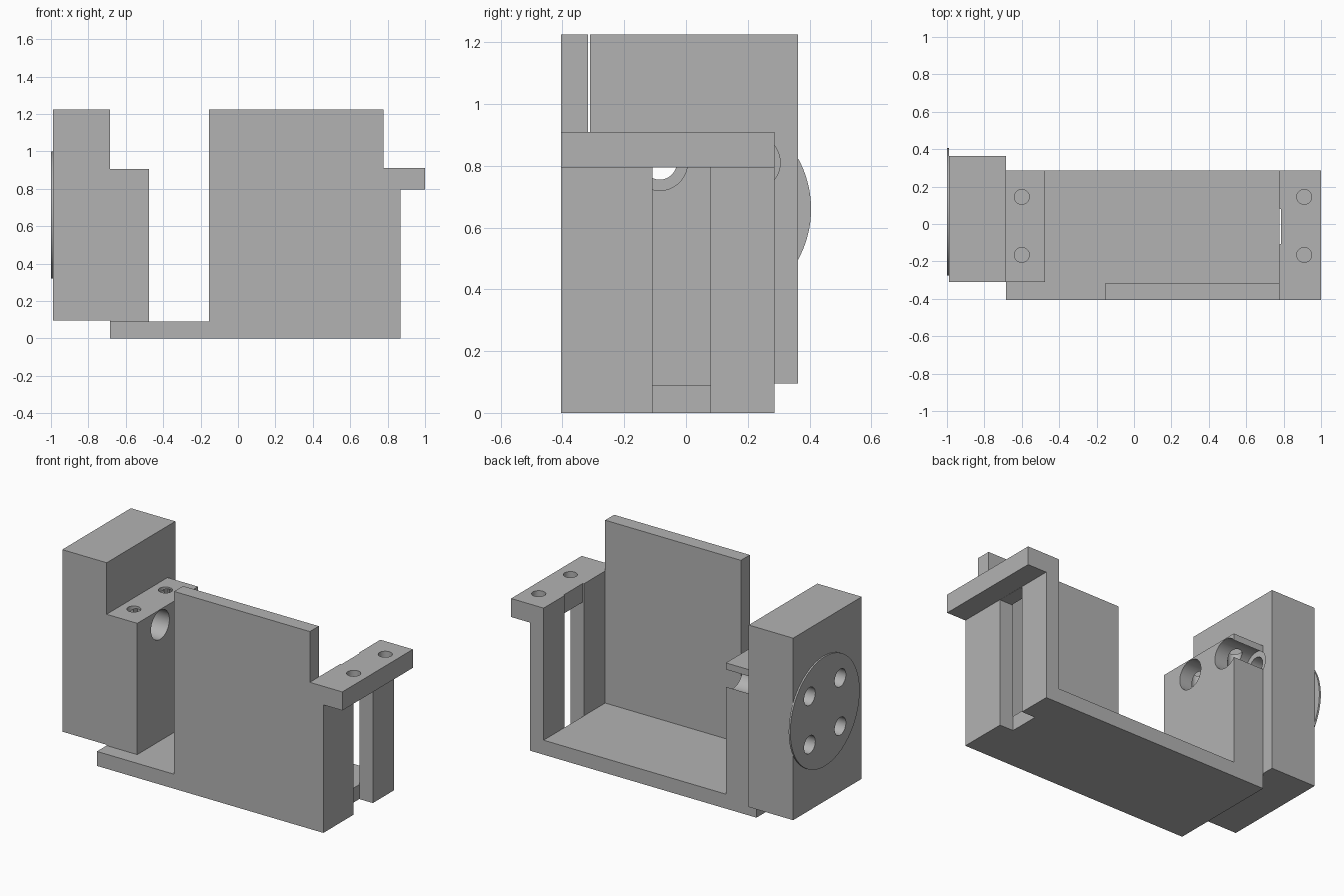
import bpy, bmesh
from mathutils import Matrix, Vector

if "Cube" in bpy.data.objects:
    bpy.data.objects.remove(bpy.data.objects["Cube"], do_unlink=True)

GREY = (0.45, 0.45, 0.45, 1)
grey = bpy.data.materials.new("plain_grey")
grey.use_nodes = True
grey.diffuse_color = GREY
grey.node_tree.nodes["Principled BSDF"].inputs["Base Color"].default_value = GREY


def finish(name, bm):
    mesh = bpy.data.meshes.new(name)
    bmesh.ops.recalc_face_normals(bm, faces=bm.faces)
    bm.to_mesh(mesh)
    bm.free()
    mesh.materials.append(grey)
    obj = bpy.data.objects.new(name, mesh)
    bpy.context.collection.objects.link(obj)
    return obj


def box(name, x, y, z):
    bm = bmesh.new()
    bmesh.ops.create_cube(bm, size=1)
    for v in bm.verts:
        v.co = [lo + (hi - lo) * (c + 0.5) for c, (lo, hi) in zip(v.co, (x, y, z))]
    return finish(name, bm)


def rod(name, axis, start, end, radius, sides=48):
    """Cylinder between two values along X or Z; start is a full point."""
    bm = bmesh.new()
    bmesh.ops.create_cone(bm, cap_ends=True, segments=sides,
                          radius1=radius, radius2=radius, depth=1)
    i = "XYZ".index(axis)
    length = end - start[i]
    centre = Vector(start)
    centre[i] += length / 2
    turn = Matrix.Rotation(1.5707963, 4, 'Y') if axis == 'X' else Matrix()
    bm.transform(Matrix.Translation(centre) @ turn @ Matrix.Diagonal((1, 1, abs(length), 1)))
    return finish(name, bm)


def cut(obj, cutters):
    for c in cutters:
        mod = obj.modifiers.new("cut", 'BOOLEAN')
        mod.operation, mod.solver, mod.object = 'DIFFERENCE', 'EXACT', c
    bpy.context.view_layer.update()
    graph = bpy.context.evaluated_depsgraph_get()
    mesh = bpy.data.meshes.new_from_object(obj.evaluated_get(graph))
    obj.modifiers.clear()
    obj.data = mesh
    for c in cutters:
        bpy.data.objects.remove(c, do_unlink=True)


def smooth(obj):
    bpy.ops.object.select_all(action='DESELECT')
    obj.select_set(True)
    bpy.context.view_layer.objects.active = obj
    bpy.ops.object.shade_smooth_by_angle(angle=0.5)


# Bolt pattern around the round face plate
CY, CZ, PITCH = 0.065, 0.66, 0.15
bolts = [(CY + a * PITCH, CZ + b * PITCH) for a in (-1, 1) for b in (-1, 1)]


def bolt_holes(x0, x1, radius):
    return [rod("cutter", 'X', (x0, y, z), x1, radius) for y, z in bolts]


def screw_holes(x, top, depth):
    return [rod("cutter", 'Z', (x, y, top - depth), top + 0.05, 0.04, 32)
            for y in (-0.165, 0.145)]


# Floor and front panel
WALL = 0.777
box("floor_plate", (-0.685, WALL), (-0.405, 0.287), (0, 0.09))
box("front_panel", (-0.155, WALL), (-0.405, -0.317), (0.09, 1.225))

# Side wall with outward flange, as an extruded angle profile
bm = bmesh.new()
profile = [(WALL, 0), (0.87, 0), (0.87, 0.795), (1, 0.795), (1, 0.91), (WALL, 0.91)]
face = bm.faces.new([bm.verts.new((x, -0.405, z)) for x, z in profile])
side = bmesh.ops.extrude_face_region(bm, geom=[face])["geom"]
bmesh.ops.translate(bm, vec=(0, 0.692, 0),
                    verts=[g for g in side if isinstance(g, bmesh.types.BMVert)])
bracket = finish("flanged_side_wall", bm)
slot = (-0.108, 0.08)
cut(bracket, [box("cutter", (0.7, 0.95), slot, (-0.1, 0.794)),
              box("cutter", (0.7, 0.785), slot, (-0.1, 1))]
    + screw_holes(0.91, 0.91, 0.085))
smooth(bracket)

# Mounting block with wide bolt bores and top screw holes
mount = box("mounting_block", (-0.685, -0.475), (-0.31, 0.287), (0.09, 0.905))
cut(mount, bolt_holes(-0.75, -0.4, 0.09) + screw_holes(-0.6, 0.905, 0.2))
smooth(mount)

# Tall block, drilled through and counterbored
tall = box("tall_block", (-0.99, -0.685), (-0.31, 0.363), (0.095, 1.225))
cut(tall, bolt_holes(-1.1, -0.6, 0.055) + bolt_holes(-0.695, -0.6, 0.09)
    + [rod("cutter", 'X', (-1.1, CY, CZ), -0.69, 0.095)])
smooth(tall)

# Round face plate
plate = rod("round_face_plate", 'X', (-1, CY, CZ), -0.989, 0.34, 96)
cut(plate, bolt_holes(-1.1, -0.9, 0.055)
    + [rod("cutter", 'X', (-1.1, CY, CZ), -0.9, 0.095)])
smooth(plate)
